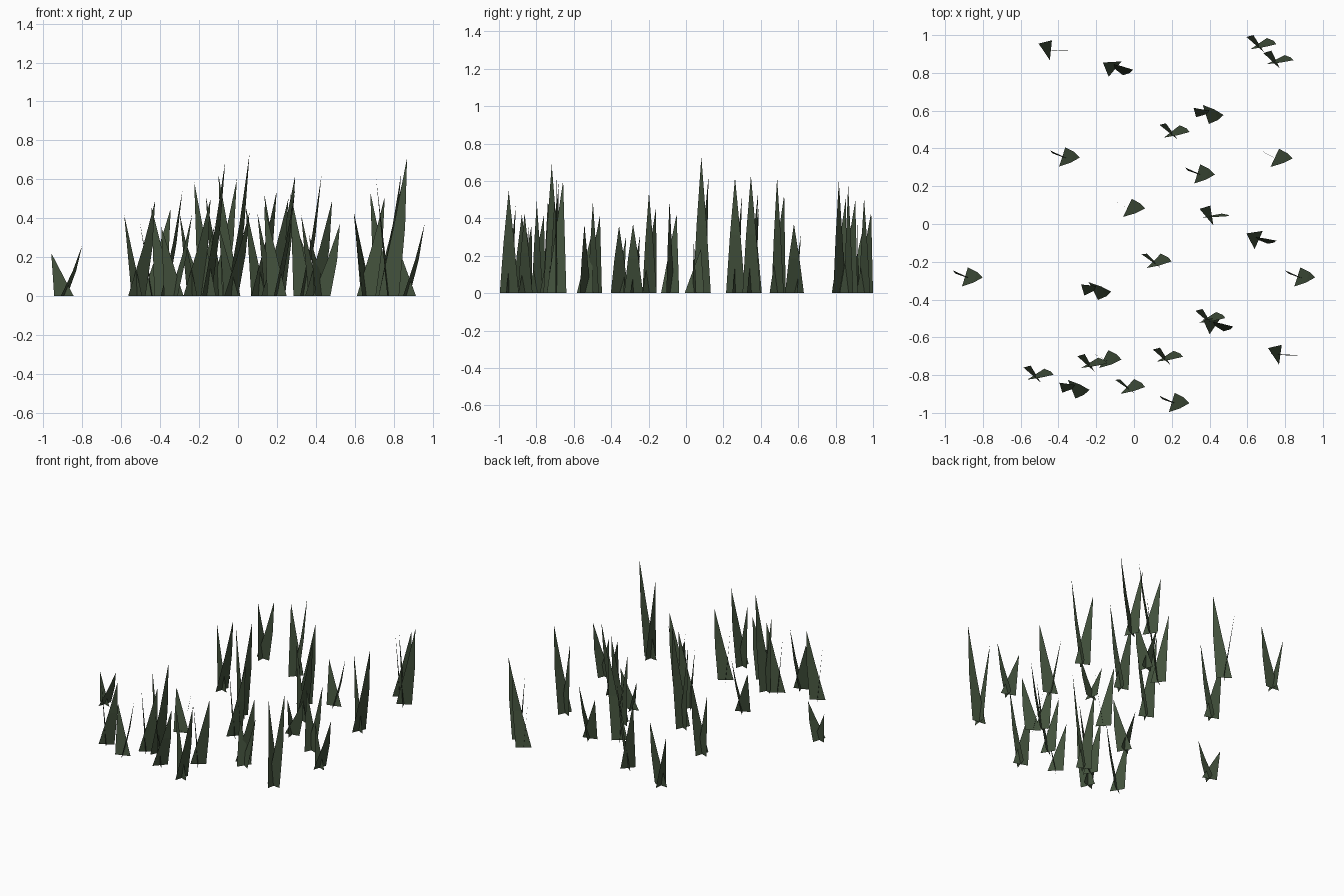
import bpy
import math
from mathutils import Vector

grass = bpy.data.materials.new("dark_grass_green")
grass.diffuse_color = (0.055, 0.082, 0.045, 1)

HALF_WIDTH = 0.053
# Blade: lean of the tip from the root, share of tuft height, turn, middle bend, middle width
BLADES = [(Vector((0.094, -0.003, 0)), 1.0, 0, 0.58, 0.56),
          (Vector((-0.065, 0.035, 0)), 0.85, 88, 0.5, 0.5)]

# Tufts: root x, root y, height, twist in degrees
TUFTS = [
    (-0.44, 0.92, 0.45, -4), (-0.10, 0.82, 0.60, -38),
    (0.66, 0.955, 0.51, 34), (0.75, 0.87, 0.58, 27),
    (0.38, 0.58, 0.37, -72), (0.20, 0.49, 0.62, 38),
    (-0.38, 0.355, 0.54, 72), (0.745, 0.35, 0.63, 65),
    (0.335, 0.265, 0.62, 73), (-0.035, 0.085, 0.73, 64),
    (0.412, 0.045, 0.28, 11), (0.66, -0.085, 0.50, -22),
    (0.105, -0.195, 0.54, 46), (-0.895, -0.28, 0.26, 73),
    (0.865, -0.28, 0.37, 72), (-0.215, -0.355, 0.36, -62),
    (0.39, -0.495, 0.49, 33), (0.43, -0.54, 0.37, -32),
    (-0.52, -0.795, 0.49, 33), (-0.235, -0.735, 0.50, 31),
    (-0.16, -0.715, 0.69, 63), (0.165, -0.70, 0.50, 33),
    (0.775, -0.692, 0.71, -6), (-0.33, -0.875, 0.42, -68),
    (-0.035, -0.86, 0.43, 48), (0.20, -0.945, 0.55, 73),
]


def blade(root, lean, height, angle, bend, taper):
    """Flat tapering leaf: wide foot, narrower bent middle, pointed tip."""
    side = Vector((math.cos(angle), math.sin(angle), 0)) * HALF_WIDTH
    middle = root + lean * bend + Vector((0, 0, height * 0.5))
    tip = root + lean + Vector((0, 0, height))
    return [root - side, root + side,
            middle + side * taper, middle - side * taper, tip]


for i, (x, y, height, twist) in enumerate(TUFTS):
    verts, faces = [], []
    for lean, share, turn, bend, taper in BLADES:
        n = len(verts)
        verts += blade(Vector((x, y, 0)), lean, height * share,
                       math.radians(twist + turn), bend, taper)
        faces += [(n, n + 3, n + 2, n + 1), (n + 3, n + 4, n + 2)]
    mesh = bpy.data.meshes.new(f"grass_tuft_{i + 1}")
    mesh.from_pydata(verts, [], faces)
    mesh.materials.append(grass)
    bpy.context.collection.objects.link(
        bpy.data.objects.new(f"grass_tuft_{i + 1}", mesh))
